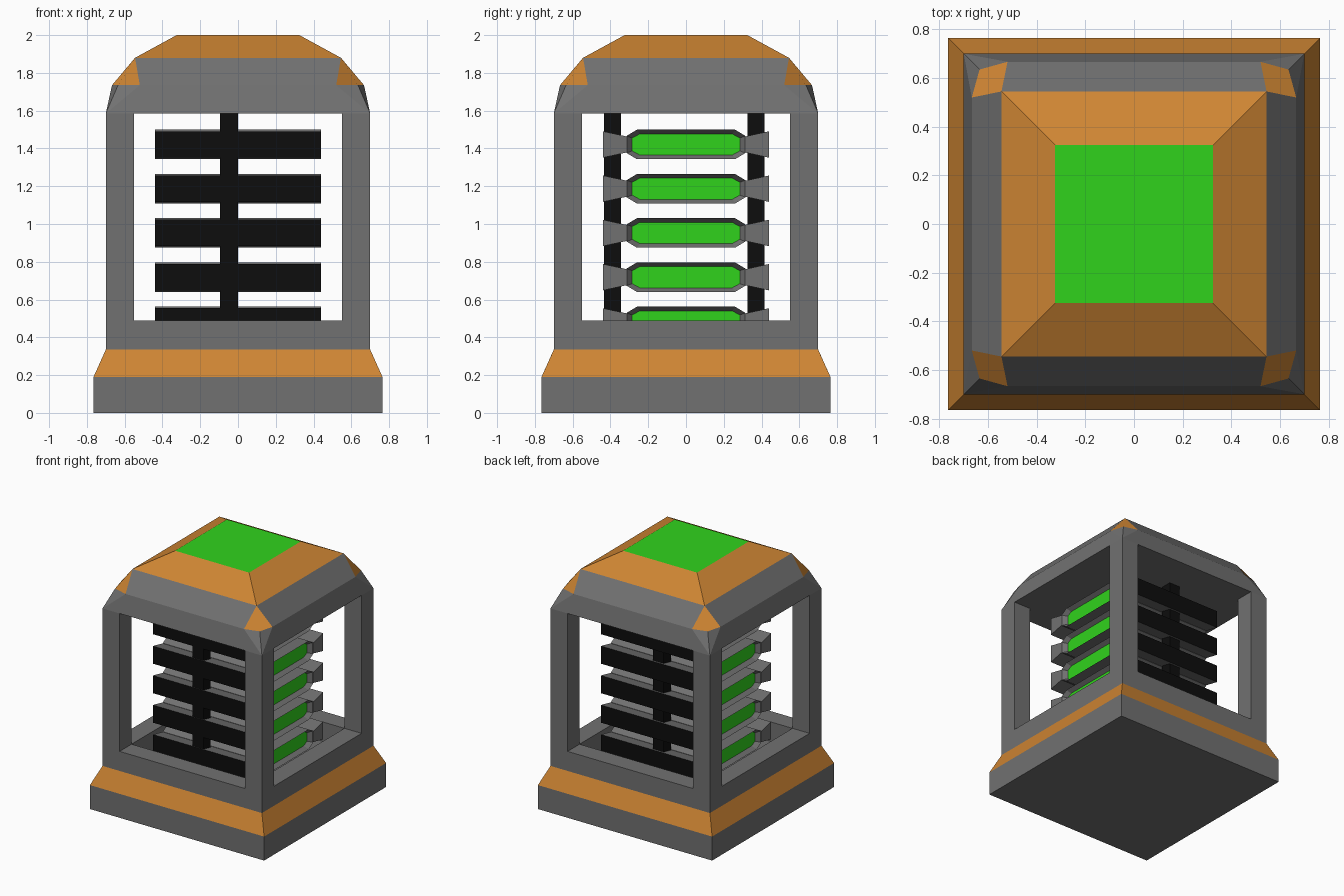
import bpy, bmesh
from mathutils import Matrix, Vector
from math import pi

if "Cube" in bpy.data.objects:
    bpy.data.objects.remove(bpy.data.objects["Cube"])


def material(name, rgb):
    m = bpy.data.materials.new(name)
    m.diffuse_color = (*rgb, 1)
    m.use_nodes = True
    m.node_tree.nodes["Principled BSDF"].inputs["Base Color"].default_value = m.diffuse_color
    return m


GREY = material("grey", (0.165, 0.165, 0.165))
ORANGE = material("orange", (0.62, 0.235, 0.033))
GREEN = material("green", (0.03, 0.65, 0.012))
BLACK = material("black", (0.004, 0.004, 0.004))


def finish(bm, name, mats):
    bmesh.ops.recalc_face_normals(bm, faces=bm.faces[:])
    me = bpy.data.meshes.new(name)
    bm.to_mesh(me)
    bm.free()
    for m in mats:
        me.materials.append(m)
    ob = bpy.data.objects.new(name, me)
    bpy.context.collection.objects.link(ob)
    return ob


def face(bm, verts, mat=0):
    bm.faces.new(verts).material_index = mat


def band(bm, a, b, mat=0):
    n = len(a)
    for i in range(n):
        face(bm, [a[i], a[(i + 1) % n], b[(i + 1) % n], b[i]], mat)


def box(name, lo, hi, mat):
    bm = bmesh.new()
    bmesh.ops.create_cube(bm, size=1)
    for v in bm.verts:
        v.co = [(l + h) / 2 + c * (h - l) for l, h, c in zip(lo, hi, v.co)]
    return finish(bm, name, [mat])


# Housing: plinth, orange skirt, upright walls and faceted cap
bm = bmesh.new()
turns = [Matrix.Rotation(k * pi / 2, 3, 'Z') for k in range(4)]


def ring(x, y, z):
    return [bm.verts.new(t @ Vector((x, y, z))) for t in turns]


levels = [ring(r, -r, z) for r, z in [(.765, 0), (.765, .19), (.70, .335), (.70, 1.585)]]
face(bm, levels[0])
for i, m in enumerate([0, 1, 0]):
    band(bm, levels[i], levels[i + 1], m)
A = levels[3]
P, Q, S = ring(.52, -.667, 1.735), ring(.635, -.635, 1.735), ring(.667, -.52, 1.735)
B, T = ring(.545, -.545, 1.88), ring(.325, -.325, 2.0)
for k in range(4):
    n = (k + 1) % 4
    face(bm, [A[k], Q[k], P[k]])
    face(bm, [A[k], S[k], Q[k]])
    face(bm, [B[k], P[k], Q[k], S[k]], 1)
    face(bm, [A[k], A[n], P[n], S[k]])
    face(bm, [S[k], P[n], B[n], B[k]])
band(bm, B, T, 1)
face(bm, T, 2)
housing = finish(bm, "housing", [GREY, ORANGE, GREEN])

# Inner chamber and window openings
w, far = .55, 1.0
for name, x, y, z in [("chamber_cutter", w, w, .335),
                      ("side_window_cutter", far, w, .49),
                      ("front_window_cutter", w, far, .49)]:
    cut = box(name, (-x, -y, z), (x, y, 1.585), GREY)
    cut.hide_render = True
    cut.hide_viewport = True
    mod = housing.modifiers.new(name, 'BOOLEAN')
    mod.operation, mod.solver, mod.object = 'DIFFERENCE', 'EXACT', cut


def octagon(bm, x, y, z, ytop, zside, zc):
    pts = [(y, zside), (ytop, z), (-ytop, z), (-y, zside),
           (-y, -zside), (-ytop, -z), (ytop, -z), (y, -zside)]
    return [bm.verts.new((x, a, zc + b)) for a, b in pts]


# Stacked cells: core with recessed green ends and flared black-faced plates
for i in range(5):
    zc = 1.421 - i * .2342
    bm = bmesh.new()
    outer, inner = (.315, .078, .26, .045), (.285, .056, .245, .034)
    rings = [octagon(bm, x, *s, zc) for x, s in
             [(-.405, inner), (-.44, outer), (.44, outer), (.405, inner)]]
    for a, b in zip(rings, rings[1:]):
        band(bm, a, b)
    face(bm, rings[0], 1)
    face(bm, rings[3], 1)
    for s in (-1, 1):
        near, tip = [[bm.verts.new((sx * .44, s * y, zc + sz * h))
                      for sx, sz in [(-1, -1), (1, -1), (1, 1), (-1, 1)]]
                     for y, h in [(.312, .042), (.44, .07)]]
        band(bm, near, tip)
        face(bm, near)
        face(bm, tip, 2)
    finish(bm, f"cell_{i + 1}", [GREY, GREEN, BLACK])

# Black rods joining the cells
for name, y in [("front_rod", -.435), ("back_rod", .325)]:
    box(name, (-.095, y, .335), (0, y + .09, 1.585), BLACK)
